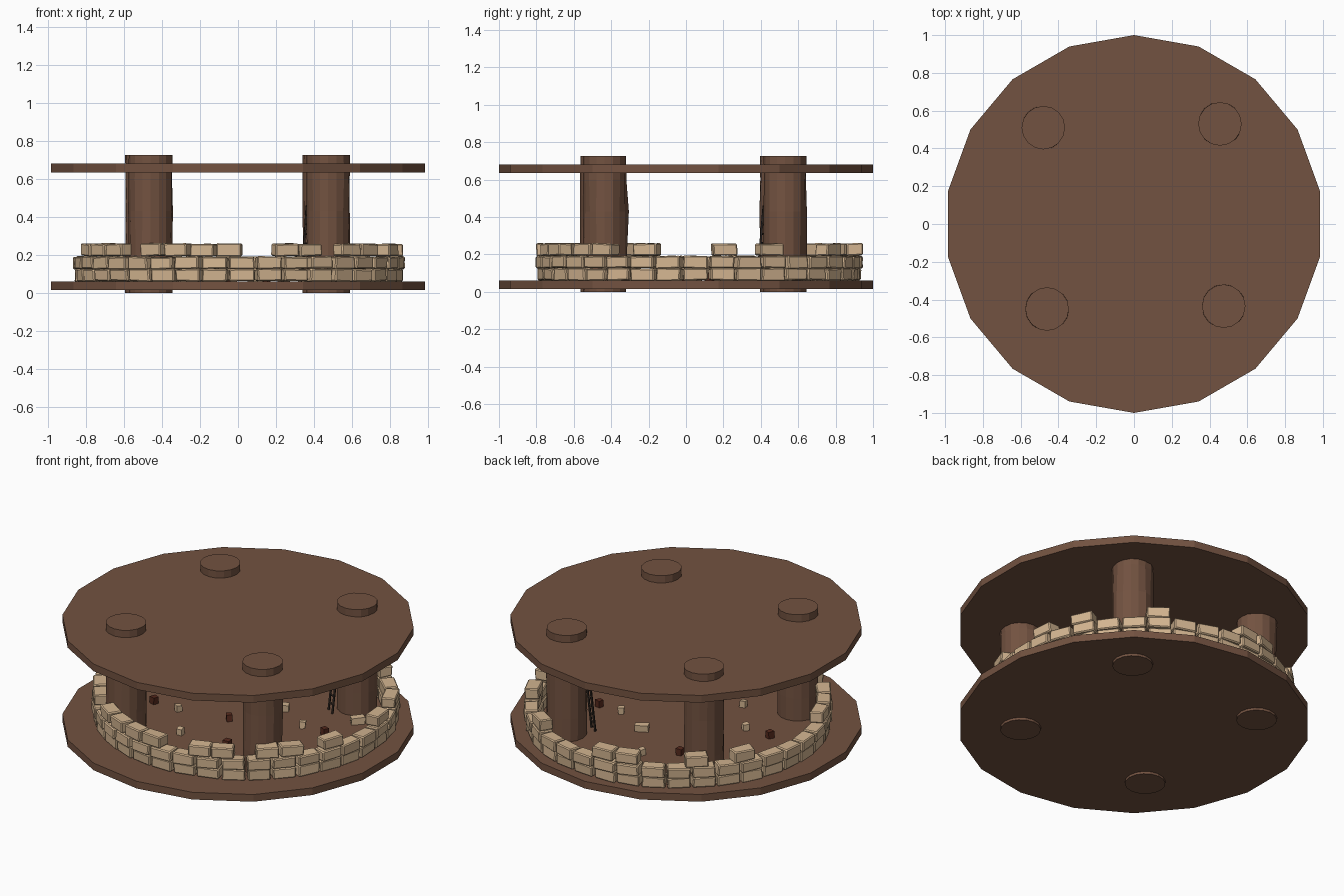
import bpy, bmesh, random
from math import sin, cos, radians, pi
from mathutils import Vector, Matrix

if "Cube" in bpy.data.objects:
    bpy.data.objects.remove(bpy.data.objects["Cube"])

random.seed(4)


def material(name, rgb):
    m = bpy.data.materials.new(name)
    m.diffuse_color = (*rgb, 1)
    m.use_nodes = True
    m.node_tree.nodes["Principled BSDF"].inputs["Base Color"].default_value = m.diffuse_color
    return m


WOOD = material("brown", (0.17, 0.085, 0.052))
STONE = material("tan_stone", (0.65, 0.46, 0.28))
EMBER = material("dark_red", (0.09, 0.022, 0.012))
DARK = material("dark_wood", (0.03, 0.02, 0.015))


def finish(bm, name, mat):
    bmesh.ops.recalc_face_normals(bm, faces=bm.faces)
    me = bpy.data.meshes.new(name)
    bm.to_mesh(me)
    bm.free()
    me.materials.append(mat)
    ob = bpy.data.objects.new(name, me)
    bpy.context.collection.objects.link(ob)
    return ob


def add_box(bm, loc, size, angle=0.0, jitter=0.0):
    mat = (Matrix.Translation(loc) @ Matrix.Rotation(angle, 4, 'Z')
           @ Matrix.Diagonal((*size, 1)))
    for v in bmesh.ops.create_cube(bm, size=1, matrix=mat)["verts"]:
        v.co += Vector([random.uniform(-jitter, jitter) for _ in range(3)])


def add_stick(bm, a, b, r):
    a, b = Vector(a), Vector(b)
    d = b - a
    mat = Matrix.Translation((a + b) / 2) @ d.to_track_quat('Z', 'Y').to_matrix().to_4x4()
    bmesh.ops.create_cone(bm, cap_ends=True, segments=4, radius1=r, radius2=r,
                          depth=d.length, matrix=mat)


def loft(name, cx, cy, rings, sides, mat, start=0.0, wobble=0.0):
    bm = bmesh.new()
    loops = []
    for i, (r, z) in enumerate(rings):
        w = wobble if 0 < i < len(rings) - 1 else 0
        loop = []
        for k in range(sides):
            a = start + 2 * pi * k / sides
            rr = r + random.uniform(-w, w)
            loop.append(bm.verts.new((cx + rr * cos(a), cy + rr * sin(a), z)))
        loops.append(loop)
    for lo, hi in zip(loops, loops[1:]):
        for k in range(sides):
            n = (k + 1) % sides
            bm.faces.new((lo[k], lo[n], hi[n], hi[k]))
    bm.faces.new(loops[0])
    bm.faces.new(loops[-1])
    return finish(bm, name, mat)


# Floor and roof discs
for name, z in (("floor_disc", 0.015), ("roof_disc", 0.635)):
    loft(name, 0, 0, [(1, z), (1, z + 0.045)], 18, WOOD, start=pi / 2)

# Four slightly uneven pillars running through both discs
PILLARS = {"back_left": (-0.48, 0.51), "back_right": (0.455, 0.53),
           "front_left": (-0.46, -0.45), "front_right": (0.475, -0.435)}
for side, (x, y) in PILLARS.items():
    rings = [(0.115, z) for z in (0, 0.2, 0.43, 0.6, 0.725)]
    ob = loft("pillar_" + side, x, y, rings, 16, WOOD, wobble=0.004)
    if side == "front_right":  # small chipped point facing inward
        ob.data.vertices[2 * 16 + 4].co.y += 0.013

# Broken ring wall: two full courses and a gappy third
CX, CY, R = 0.005, 0.07, 0.832
N = 37
top_angles = [-159.5, -149.5, -139.5, -122.4, -112.7, -103, -93.5, -73, -64,
              -46.6, -37, -19.7, 9.4, 27, 56.4, 95, 105, 132, 151]
courses = [("wall_lower_course", 0.093, R - 0.01, [-84 + 360 * (k + 0.5) / N for k in range(N)]),
           ("wall_middle_course", 0.158, R, [-89 + 360 * k / N for k in range(N)]),
           ("wall_top_course", 0.226, R - 0.004, top_angles)]
for name, z, r, angles in courses:
    bm = bmesh.new()
    for deg in angles:
        a = radians(deg)
        add_box(bm, (CX + r * cos(a), CY + r * sin(a), z), (0.082, 0.131, 0.065),
                a + random.uniform(-0.05, 0.05), 0.004)
    ob = finish(bm, name, STONE)
    bev = ob.modifiers.new("worn_edges", 'BEVEL')
    bev.width = 0.006
    bev.segments = 1

# Small rubble on the floor
bm = bmesh.new()
for x, y in [(-0.35, -0.09), (-0.16, -0.34), (0.356, 0.132), (-0.058, 0.52)]:
    add_box(bm, (x, y, 0.08), (0.034, 0.034, 0.04), random.uniform(0, 1.5), 0.003)
for x, y, a in [(0.127, 0.255, 0.5), (0.577, 0.36, 0.8)]:
    add_box(bm, (x, y, 0.08), (0.078, 0.045, 0.042), a, 0.003)
finish(bm, "stone_rubble", STONE)

bm = bmesh.new()
for x, y in [(-0.52, -0.084), (-0.04, -0.03), (0.15, -0.32), (0.51, 0.128), (-0.235, 0.395)]:
    add_box(bm, (x, y, 0.08), (0.036, 0.036, 0.042), random.uniform(0, 1.5), 0.003)
finish(bm, "dark_rubble", EMBER)

# Little ladder leaning on the back right pillar
bm = bmesh.new()
foot, head = Vector((0.362, 0.398, 0.06)), Vector((0.386, 0.432, 0.46))
across = Vector((0.82, -0.57, 0)) * 0.03
for s in (-1, 1):
    add_stick(bm, foot + across * s, head + across * s, 0.007)
for i in range(1, 8):
    p = foot.lerp(head, i / 8)
    add_stick(bm, p - across, p + across, 0.005)
finish(bm, "ladder", DARK)
